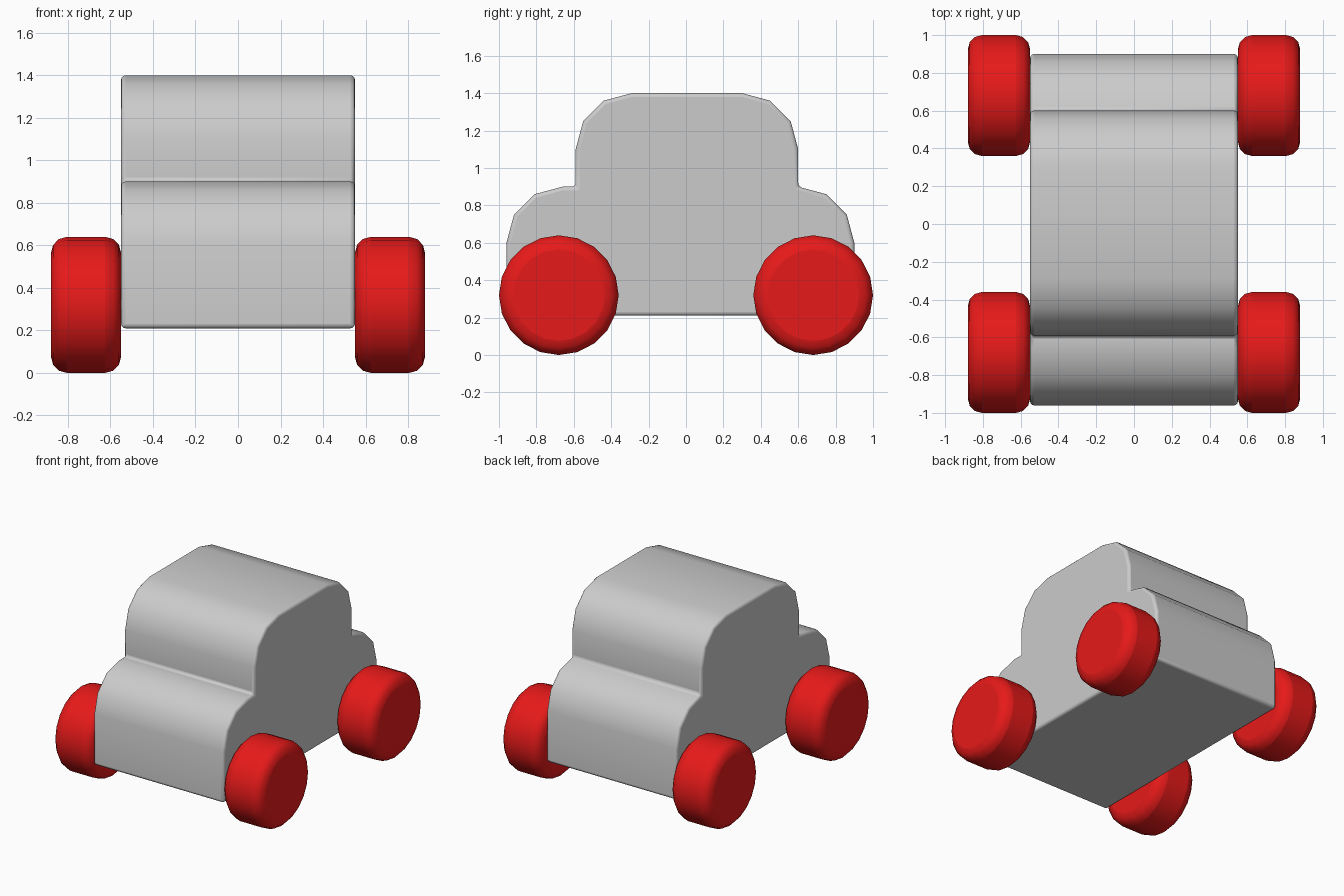
import bpy, bmesh, math

if "Cube" in bpy.data.objects:
    bpy.data.objects.remove(bpy.data.objects["Cube"])


def finish(obj, width, segments, limit):
    # Rounded sharp edges plus smooth shading
    bev = obj.modifiers.new("soft_edges", 'BEVEL')
    bev.width = width
    bev.segments = segments
    bev.limit_method = 'ANGLE'
    bev.angle_limit = math.radians(limit)
    bpy.ops.object.select_all(action='DESELECT')
    obj.select_set(True)
    bpy.context.view_layer.objects.active = obj
    bpy.ops.object.shade_smooth_by_angle(angle=math.radians(35))


def arc(cy, cz, start, end, r=0.3):
    # Quarter round in three steps
    angles = [math.radians(start + (end - start) * i / 3) for i in range(4)]
    return [(cy + r * math.cos(a), cz + r * math.sin(a)) for a in angles]


# Body: side profile (y, z) extruded across the width
profile = ([(-0.96, 0.21)] + arc(-0.66, 0.6, 180, 90) + [(-0.59, 0.9)]
           + arc(-0.29, 1.1, 180, 90) + arc(0.3, 1.1, 90, 0)
           + arc(0.6, 0.6, 90, 0) + [(0.9, 0.21)])
# Rear cabin wall meets the start of the rear rounding at (0.6, 0.9)
bm = bmesh.new()
face = bm.faces.new([bm.verts.new((-0.55, y, z)) for y, z in profile])
ext = bmesh.ops.extrude_face_region(bm, geom=[face])
verts = [v for v in ext["geom"] if isinstance(v, bmesh.types.BMVert)]
bmesh.ops.translate(bm, verts=verts, vec=(1.1, 0, 0))
bmesh.ops.recalc_face_normals(bm, faces=bm.faces)
mesh = bpy.data.meshes.new("body")
bm.to_mesh(mesh)
bm.free()
body = bpy.data.objects.new("body", mesh)
bpy.context.collection.objects.link(body)
finish(body, 0.02, 3, 60)

# Wheels: four rounded red cylinders
red = bpy.data.materials.new("red")
red.diffuse_color = (0.8, 0.01, 0.01, 1)
red.use_nodes = True
red.node_tree.nodes["Principled BSDF"].inputs["Base Color"].default_value = red.diffuse_color
for side, x in (("left", -0.715), ("right", 0.715)):
    for end, y in (("front", -0.68), ("back", 0.68)):
        bpy.ops.mesh.primitive_cylinder_add(
            vertices=20, radius=0.32, depth=0.33,
            location=(x, y, 0.32), rotation=(0, math.pi / 2, 0))
        wheel = bpy.context.object
        wheel.name = f"{end}_{side}_wheel"
        wheel.data.materials.append(red)
        finish(wheel, 0.075, 3, 60)
